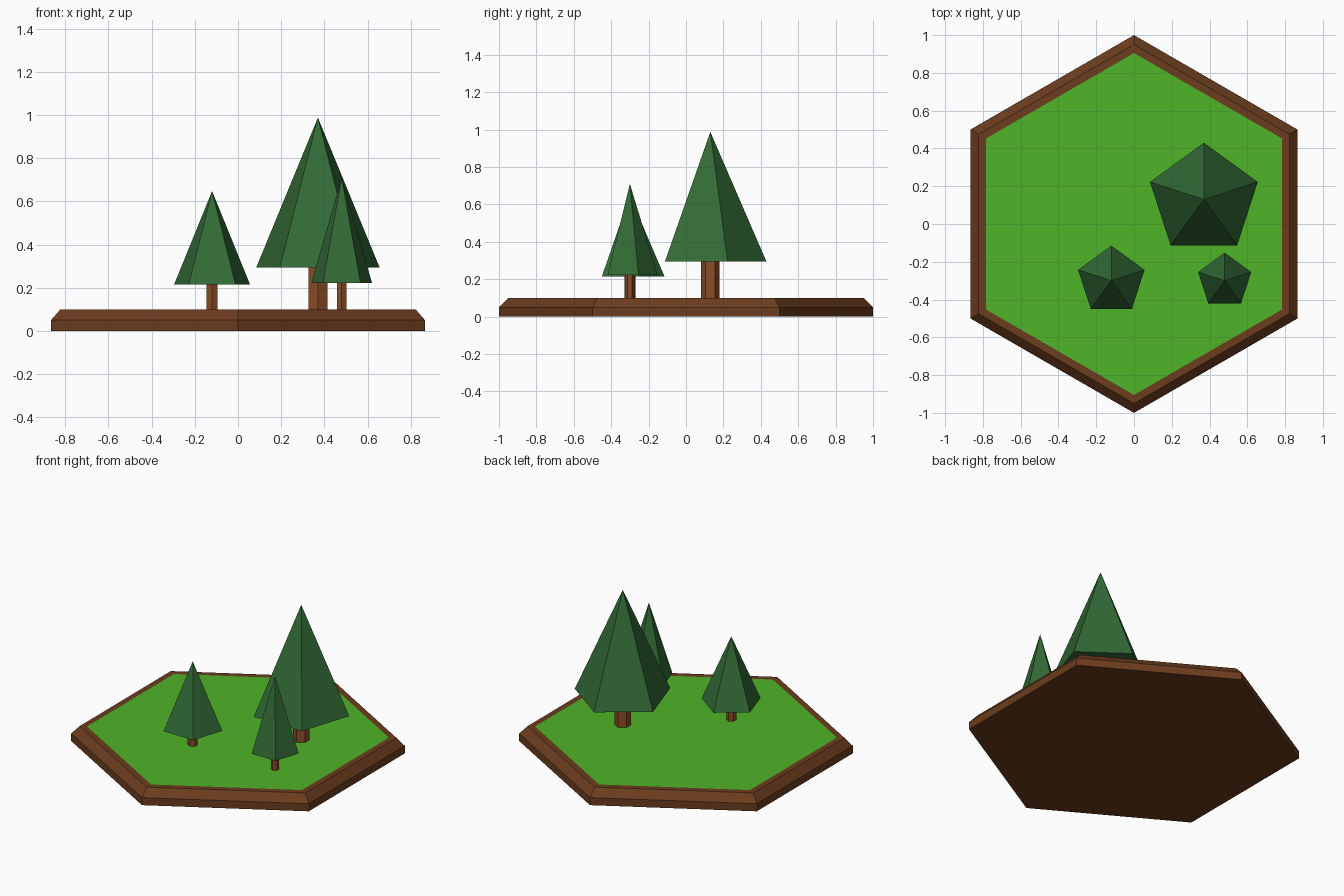
import bpy, bmesh
from math import cos, sin, pi

if "Cube" in bpy.data.objects:
    bpy.data.objects.remove(bpy.data.objects["Cube"])


def material(name, rgb):
    m = bpy.data.materials.new(name)
    m.diffuse_color = (*rgb, 1)
    m.use_nodes = True
    m.node_tree.nodes["Principled BSDF"].inputs["Base Color"].default_value = m.diffuse_color
    return m


EARTH = material("earth", (0.15, 0.045, 0.013))
GRASS = material("grass", (0.08, 0.46, 0.022))
BARK = material("bark", (0.26, 0.075, 0.02))
LEAF = material("leaf", (0.032, 0.145, 0.036))


def lathe(name, sides, rings, mat, centre=(0, 0), top=True, bottom=True):
    """Stack polygon rings (radius, z), one corner facing +y; radius 0 is a tip."""
    bm = bmesh.new()
    loops = []
    for r, z in rings:
        n = sides if r else 1
        loops.append([bm.verts.new((r * cos(pi / 2 + 2 * pi * i / sides),
                                    r * sin(pi / 2 + 2 * pi * i / sides), z))
                      for i in range(n)])
    for a, b in zip(loops, loops[1:]):
        for i in range(sides):
            j = (i + 1) % sides
            bm.faces.new((a[i], a[j], b[0]) if len(b) == 1 else (a[i], a[j], b[j], b[i]))
    if bottom:
        bm.faces.new(loops[0][::-1])
    if top and len(loops[-1]) > 1:
        bm.faces.new(loops[-1])
    me = bpy.data.meshes.new(name)
    bm.to_mesh(me)
    bm.free()
    me.materials.append(mat)
    ob = bpy.data.objects.new(name, me)
    ob.location = (*centre, 0)
    bpy.context.collection.objects.link(ob)
    return ob


# Hexagonal tile: chamfered earth rim with a grass panel set flush in its top
lathe("tile_base", 6, [(1, 0), (1, 0.05), (0.95, 0.1), (0.905, 0.1)], EARTH, top=False)
lathe("grass_top", 6, [(0.905, 0.1)], GRASS, bottom=False).data.polygons  # single face

# Trees: name, centre, crown radius, crown base z, tip z, trunk radius
for name, c, r, z0, z1, tr in [
    ("large_tree", (0.37, 0.13), 0.30, 0.295, 0.988, 0.05),
    ("medium_tree", (-0.12, -0.30), 0.185, 0.215, 0.648, 0.03),
    ("small_tree", (0.48, -0.30), 0.148, 0.222, 0.71, 0.025),
]:
    lathe(name + "_trunk", 6, [(tr, 0.1), (tr, z0)], BARK, c, top=False, bottom=False)
    lathe(name + "_crown", 5, [(r, z0), (0, z1)], LEAF, c)
